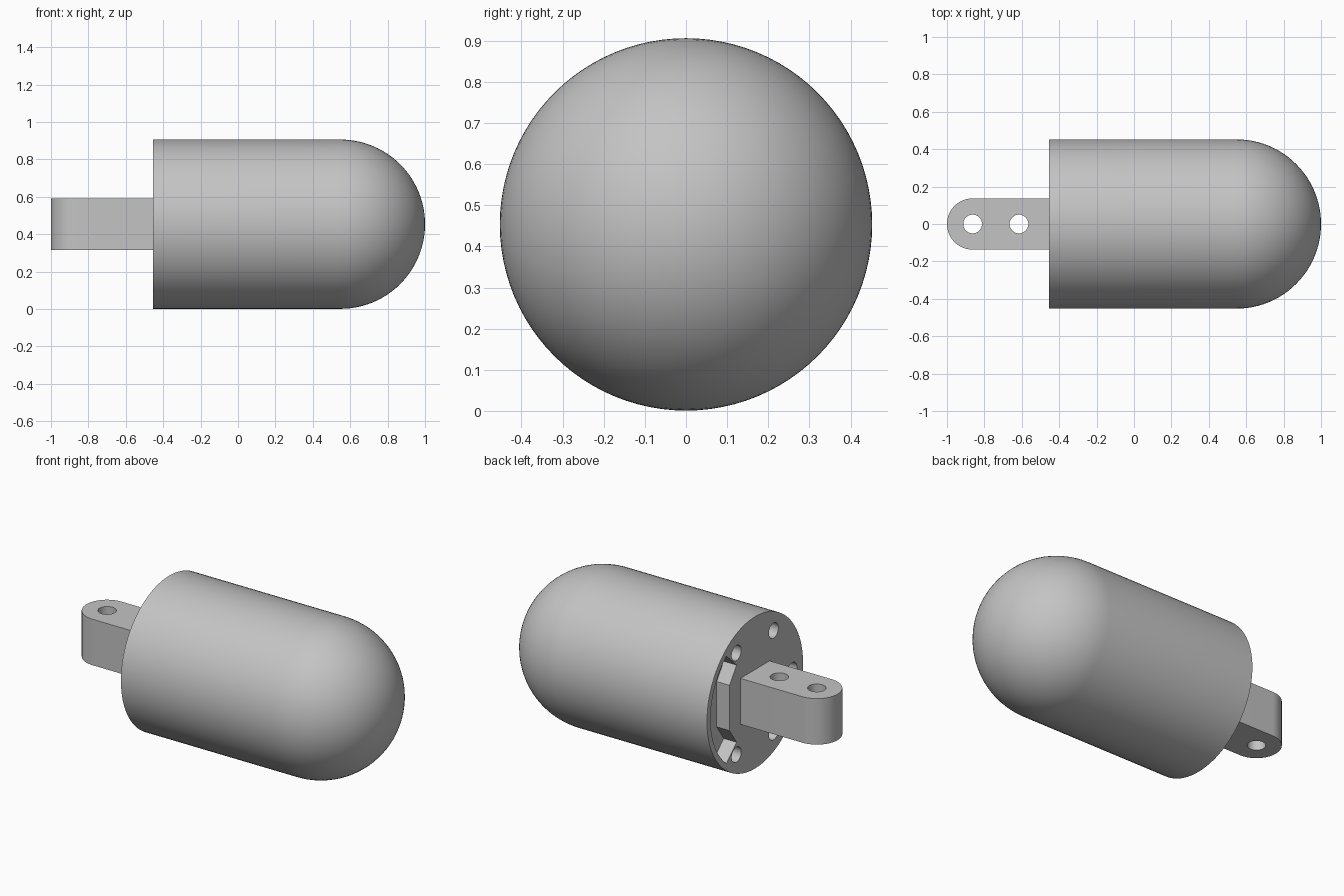
import bpy, bmesh
from math import sin, cos, pi, radians, atan2, hypot
from mathutils import Matrix, Vector

if "Cube" in bpy.data.objects:
    bpy.data.objects.remove(bpy.data.objects["Cube"], do_unlink=True)

R, ZC = 0.4525, 0.4535            # body radius and axis height
BACK, CAP, DOME = -0.455, -0.37, 1 - R

grey = bpy.data.materials.new("grey_metal")
grey.use_nodes = True
grey.diffuse_color = (0.55, 0.55, 0.55, 1)
grey.node_tree.nodes["Principled BSDF"].inputs["Base Color"].default_value = (0.55, 0.55, 0.55, 1)


def add_object(name, bm):
    bmesh.ops.recalc_face_normals(bm, faces=bm.faces)
    mesh = bpy.data.meshes.new(name)
    bm.to_mesh(mesh)
    bm.free()
    mesh.materials.append(grey)
    ob = bpy.data.objects.new(name, mesh)
    bpy.context.collection.objects.link(ob)
    return ob


def prism(name, outline, offset):
    """Extrude a closed outline of 3D points by an offset."""
    bm = bmesh.new()
    face = bm.faces.new([bm.verts.new(p) for p in outline])
    new = bmesh.ops.extrude_face_region(bm, geom=[face])["geom"]
    bmesh.ops.translate(bm, vec=offset, verts=[v for v in new if isinstance(v, bmesh.types.BMVert)])
    return add_object(name, bm)


def circle(r, n=64):
    return [(r * cos(2 * pi * i / n), r * sin(2 * pi * i / n)) for i in range(n)]


def cut(target, cutter):
    """Subtract a cutter, apply the result and drop the cutter."""
    mod = target.modifiers.new("cut", 'BOOLEAN')
    mod.operation, mod.solver, mod.object = 'DIFFERENCE', 'EXACT', cutter
    bpy.context.view_layer.update()
    mesh = bpy.data.meshes.new_from_object(
        target.evaluated_get(bpy.context.evaluated_depsgraph_get()))
    target.modifiers.clear()
    target.data = mesh
    bpy.data.objects.remove(cutter, do_unlink=True)


def smooth(ob):
    bpy.ops.object.select_all(action='DESELECT')
    ob.select_set(True)
    bpy.context.view_layer.objects.active = ob
    bpy.ops.object.shade_smooth_by_angle(angle=radians(30))


# Domed body: half profile spun around the long axis
profile = [(CAP, 0), (CAP, R)] + [
    (DOME + R * sin(a), R * cos(a)) for a in [pi / 2 * i / 24 for i in range(25)]]
bm = bmesh.new()
verts = [bm.verts.new((x, 0, r)) for x, r in profile]
edges = [bm.edges.new(pair) for pair in zip(verts, verts[1:])]
bmesh.ops.spin(bm, geom=verts + edges, cent=(0, 0, 0), axis=(1, 0, 0), angle=2 * pi, steps=96)
bmesh.ops.remove_doubles(bm, verts=bm.verts, dist=1e-4)
bmesh.ops.translate(bm, vec=(0, 0, ZC), verts=bm.verts)
body = add_object("domed_body", bm)

# End plate with a ring of screw holes and a curved side pocket
plate = prism("end_plate", [(BACK, y, ZC + z) for y, z in circle(R, 96)], (CAP - BACK, 0, 0))
for i in range(1, 6):
    a = i * pi / 3
    hole = [(BACK - 0.05, 0.35 * cos(a) + y, ZC + 0.35 * sin(a) + z) for y, z in circle(0.045, 32)]
    cut(plate, prism("screw_hole_cutter", hole, (0.2, 0, 0)))
upper = [(0.24, 0.135), (0.173, 0.23), (0.27, 0.32)]
radius, span = hypot(*upper[-1]), atan2(0.32, 0.27)
arc = [(radius * cos(span * t / 10), radius * sin(span * t / 10)) for t in range(9, -10, -1)]
pocket = upper + arc + [(y, -z) for y, z in reversed(upper)]
cut(plate, prism("pocket_cutter", [(BACK - 0.05, y, ZC + z) for y, z in pocket], (0.2, 0, 0)))

# Mounting lug with a rounded tip and two vertical pin holes
W, H, TIP = 0.137, 0.137, -0.863
outline = [(BACK + 0.01, -W)] + [
    (TIP - W * cos(a), W * sin(a)) for a in [pi * (i / 32 - 0.5) for i in range(33)]
] + [(BACK + 0.01, W)]
lug = prism("mounting_lug", [(x, y, ZC - H) for x, y in outline], (0, 0, 2 * H))
for px in (TIP, -0.615):
    pin = [(px + x, y, ZC - H - 0.1) for x, y in circle(0.05, 40)]
    cut(lug, prism("pin_hole_cutter", pin, (0, 0, 2 * H + 0.2)))

for ob in (body, plate, lug):
    smooth(ob)
